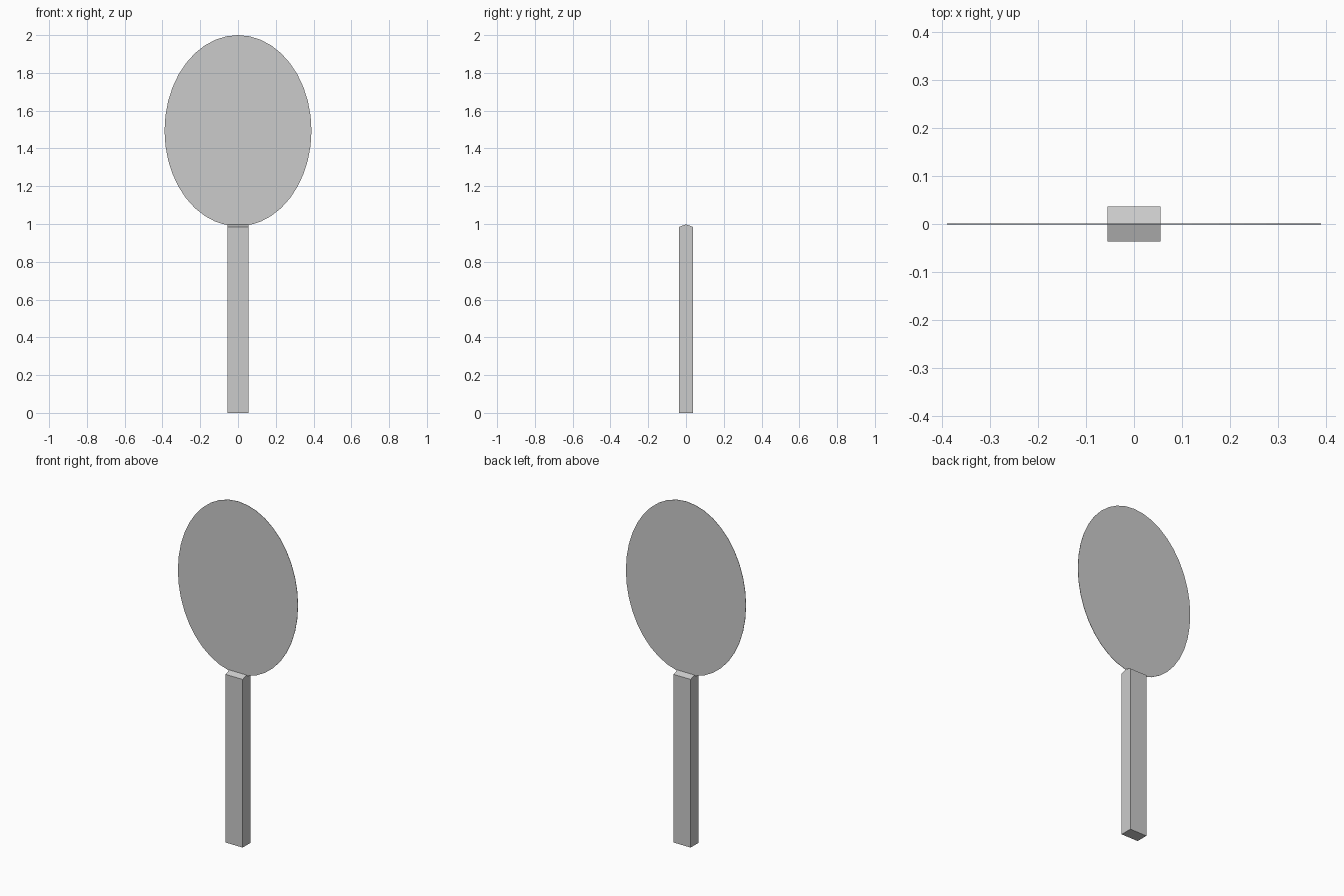
import bpy, bmesh, math

if "Cube" in bpy.data.objects:
    bpy.data.objects.remove(bpy.data.objects["Cube"])


def extruded(name, profile, axis, half):
    """Close a 2D profile and extrude it symmetrically along x or y."""
    bm = bmesh.new()

    def place(p, d):
        return (d, p[0], p[1]) if axis == "x" else (p[0], d, p[1])

    a = [bm.verts.new(place(p, -half)) for p in profile]
    b = [bm.verts.new(place(p, half)) for p in profile]
    bm.faces.new(a)
    bm.faces.new(b[::-1])
    n = len(profile)
    for i in range(n):
        j = (i + 1) % n
        bm.faces.new((a[i], b[i], b[j], a[j]))
    bmesh.ops.recalc_face_normals(bm, faces=bm.faces[:])
    mesh = bpy.data.meshes.new(name)
    bm.to_mesh(mesh)
    bm.free()
    obj = bpy.data.objects.new(name, mesh)
    bpy.context.collection.objects.link(obj)
    return obj


# Square handle with a shallow ridge along its top
handle_profile = [(-0.036, 0), (0.036, 0), (0.036, 0.985), (0, 0.998), (-0.036, 0.985)]
extruded("handle", handle_profile, "x", 0.0555)

# Very thin oval head, its lowest edge sunk into the ridge
SIDES = 40
head_profile = [
    (0.389 * math.sin(2 * math.pi * i / SIDES),
     1.494 + 0.506 * math.cos(2 * math.pi * i / SIDES))
    for i in range(SIDES)
]
extruded("oval_head", head_profile, "y", 0.001)
